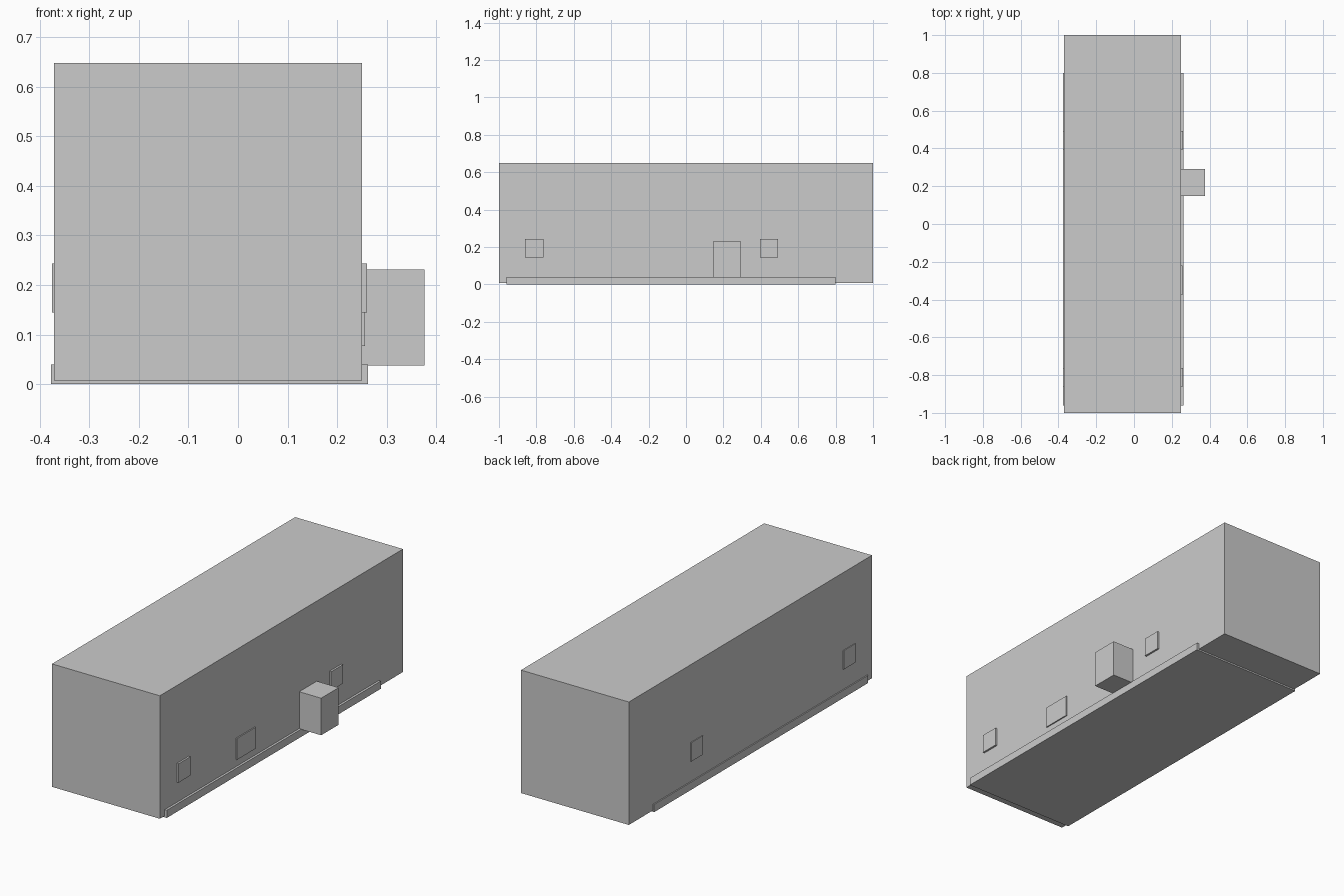
import bpy

if "Cube" in bpy.data.objects:
    bpy.data.objects.remove(bpy.data.objects["Cube"])


def box(name, x, y, z):
    """Axis-aligned box from (min, max) ranges."""
    lo, hi = zip(x, y, z)
    centre = [(a + b) / 2 for a, b in zip(lo, hi)]
    bpy.ops.mesh.primitive_cube_add(size=1, location=centre)
    ob = bpy.context.object
    ob.name = name
    ob.scale = [b - a for a, b in zip(lo, hi)]
    bpy.ops.object.transform_apply(location=False, rotation=False, scale=True)
    return ob


# Main block and the thin plinth it sits on
box("main_block", (-0.371, 0.25), (-1.0, 1.0), (0.008, 0.648))
box("base_plinth", (-0.377, 0.262), (-0.96, 0.80), (0.0, 0.04))

# Entrance block on the right side
box("entrance_block", (0.245, 0.376), (0.147, 0.291), (0.038, 0.231))

# Small square panels, a pair on each long side
for label, y in (("front", (-0.86, -0.763)), ("back", (0.395, 0.492))):
    box(f"right_{label}_panel", (0.245, 0.26), y, (0.145, 0.243))
    box(f"left_{label}_panel", (-0.375, -0.366), y, (0.145, 0.243))

# Wider, lower panel on the right side
box("wide_panel", (0.245, 0.256), (-0.375, -0.22), (0.077, 0.188))
